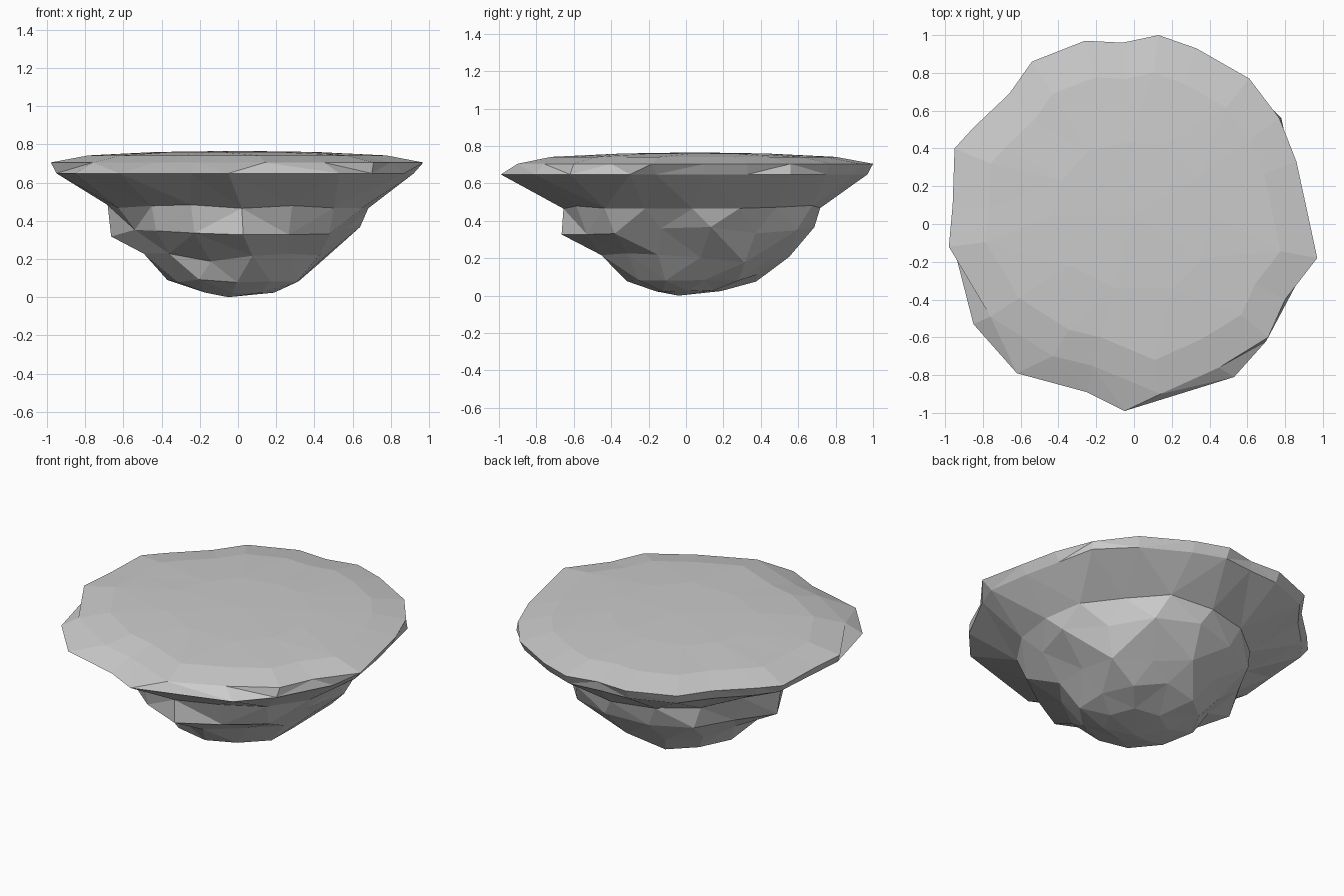
import bpy, bmesh, math, random

if "Cube" in bpy.data.objects:
    bpy.data.objects.remove(bpy.data.objects["Cube"])

random.seed(4)
bm = bmesh.new()


def ring(points):
    """Closed loop of (x, y, z) points, returned as vertices and edges."""
    vs = [bm.verts.new(p) for p in points]
    es = [bm.edges.new((vs[i], vs[(i + 1) % len(vs)])) for i in range(len(vs))]
    return vs, es


def oval(n, x0, x1, y0, y1, z, turn, rough, zrough):
    """Irregular ring spanning the given x and y ranges."""
    pts = []
    for i in range(n):
        a = 2 * math.pi * (i + turn) / n
        k = 1 + random.uniform(-rough, rough)
        pts.append(((x0 + x1) / 2 + k * (x1 - x0) / 2 * math.cos(a),
                    (y0 + y1) / 2 + k * (y1 - y0) / 2 * math.sin(a),
                    z + random.uniform(-zrough, zrough)))
    return ring(pts)


def cap(loop, centre):
    """Fan of triangles closing a ring."""
    c = bm.verts.new(centre)
    for i, v in enumerate(loop[0]):
        bm.faces.new((v, loop[0][(i + 1) % len(loop[0])], c))


# Upper rim outline, counter-clockwise from the right
upper = [(.91, .1), (.86, .33), (.77, .56), (.61, .77), (.33, .93), (.13, 1),
         (-.06, .96), (-.26, .97), (-.54, .86), (-.66, .69), (-.85, .51),
         (-.95, .4), (-.96, .1), (-.98, -.12), (-.76, -.49), (-.43, -.7),
         (-.22, -.75), (.14, -.9), (.45, -.76), (.71, -.6), (.8, -.4), (.97, -.18)]
# Lower rim outline, pushed outward along the front
lower = [(.88, .1), (.83, .33), (.78, .56), (.59, .75), (.32, .9), (.13, .97),
         (-.06, .95), (-.26, .94), (-.52, .84), (-.65, .67), (-.82, .5),
         (-.91, .38), (-.93, .1), (-.95, -.14), (-.85, -.53), (-.62, -.79),
         (-.25, -.89), (-.05, -.99), (.53, -.81), (.7, -.62), (.87, -.3), (.92, -.16)]

# Gently domed top
inner = ring([(x * .45, y * .45, .76) for x, y in upper[::2]])
mid = ring([(x * .8, y * .8, .742) for x, y in upper])
rim = ring([(x, y, .705) for x, y in upper])
under = ring([(x, y, .648) for x, y in lower])

# Rocky underside, fewer sides towards the bottom
body = [
    oval(16, -.66, .70, -.63, .70, .475, 0, .05, .012),
    oval(15, -.63, .60, -.61, .65, .345, .4, .09, .03),
    oval(13, -.48, .46, -.42, .53, .2, .1, .09, .03),
    oval(11, -.36, .33, -.33, .40, .095, .3, .06, .02),
    oval(7, -.18, .20, -.17, .20, .024, 0, .06, .006),
]

cap(inner, (0, .05, .766))
loops = [inner, mid, rim, under] + body
for a, b in zip(loops, loops[1:]):
    bmesh.ops.bridge_loops(bm, edges=a[1] + b[1])
cap(body[-1], (-.05, -.04, 0))

bmesh.ops.triangulate(bm, faces=[f for f in bm.faces if len(f.verts) > 3])
bmesh.ops.recalc_face_normals(bm, faces=bm.faces)

mesh = bpy.data.meshes.new("floating_rock")
bm.to_mesh(mesh)
bm.free()
bpy.context.collection.objects.link(bpy.data.objects.new("floating_rock", mesh))
